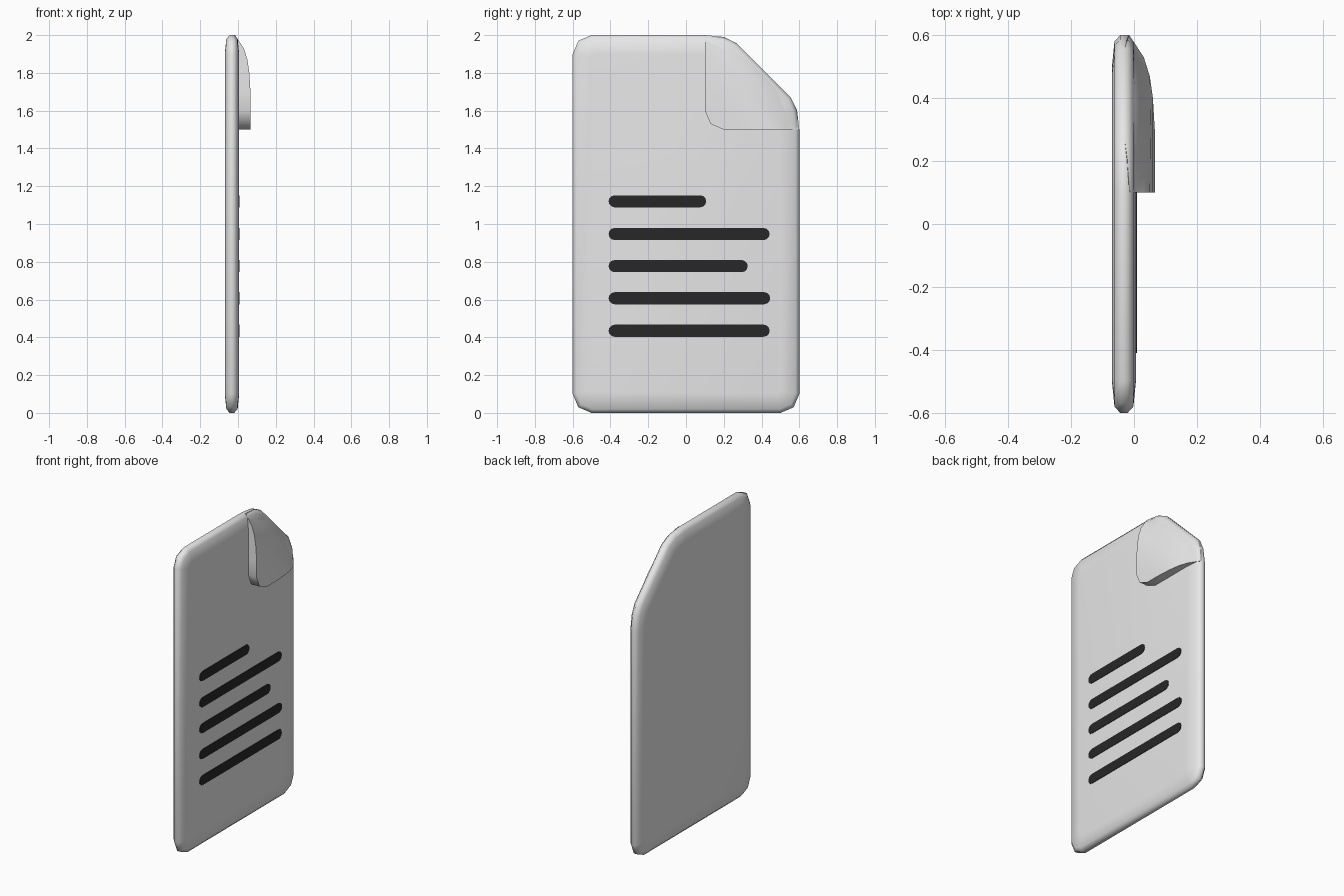
import bpy, bmesh, math
from mathutils import Vector

if "Cube" in bpy.data.objects:
    bpy.data.objects.remove(bpy.data.objects["Cube"])


def material(name, color):
    m = bpy.data.materials.new(name)
    m.diffuse_color = (*color, 1)
    m.use_nodes = True
    m.node_tree.nodes["Principled BSDF"].inputs["Base Color"].default_value = m.diffuse_color
    return m


paper = material("paper_white", (0.8, 0.8, 0.8))
ink = material("ink_black", (0.02, 0.02, 0.02))


def finish(bm, name, mat, angle):
    bmesh.ops.recalc_face_normals(bm, faces=bm.faces)
    me = bpy.data.meshes.new(name)
    bm.to_mesh(me)
    bm.free()
    me.materials.append(mat)
    ob = bpy.data.objects.new(name, me)
    bpy.context.collection.objects.link(ob)
    bpy.ops.object.select_all(action='DESELECT')
    ob.select_set(True)
    bpy.context.view_layer.objects.active = ob
    bpy.ops.object.shade_smooth_by_angle(angle=math.radians(angle))
    return ob


def inset(pts, d):
    """Move a clockwise convex outline inward by d."""
    out = []
    for i, p in enumerate(pts):
        e1 = (p - pts[i - 1]).normalized()
        e2 = (pts[(i + 1) % len(pts)] - p).normalized()
        n1, n2 = Vector((e1.y, -e1.x)), Vector((e2.y, -e2.x))
        out.append(p + (n1 + n2) * d / (1 + n1.dot(n2)))
    return out


# page: rounded outline with one cut corner, pillowed rim
outline = [Vector(p) for p in [
    (-.5, 0), (-.57, .03), (-.6, .1), (-.6, 1.9), (-.57, 1.97), (-.5, 2),
    (.1, 2), (.2, 1.988), (.27, 1.955), (.555, 1.67), (.586, 1.6), (.6, 1.5),
    (.6, .1), (.57, .03), (.5, 0)]]
bm = bmesh.new()
rings = []
for d, h in [(.1, -.038), (.02, -.03), (0, -.012), (0, .012), (.02, .03), (.1, .038)]:
    rings.append([bm.verts.new((h - .032, p.x, p.y)) for p in inset(outline, d)])
n = len(outline)
for a, b in zip(rings, rings[1:]):
    for i in range(n):
        bm.faces.new((a[i], a[(i + 1) % n], b[(i + 1) % n], b[i]))
bm.faces.new(rings[0])
bm.faces.new(rings[-1])
finish(bm, "page", paper, 60)

# folded corner: rows parallel to the fold (y + z, y start, y end, height mid, height end)
rows = [(2.225, .27, .555, -.025, -.03), (2.19, .2, .588, .003, -.022),
        (2.1, .1, .6, .026, -.015), (2.03, .1, .53, .04, .031),
        (1.97, .1, .47, .052, .05), (1.9, .1, .4, .06, .06),
        (1.8, .1, .3, .066, .066), (1.7, .1, .2, .066, .066)]
COLS = 8
bm = bmesh.new()
grid = []
for s, y0, y1, mid, end in rows:
    row = []
    for c in range(COLS + 1):
        t = c / COLS
        y = y0 + (y1 - y0) * t
        x = mid + (end - mid) * (2 * t - 1) ** 2
        row.append(bm.verts.new((x, y, s - y)))
    grid.append(row)
for a, b in zip(grid, grid[1:]):
    for c in range(COLS):
        bm.faces.new((a[c], a[c + 1], b[c + 1], b[c]))
tip = [bm.verts.new((.066, .13, 1.53))]
bm.faces.new(grid[-1] + tip)
# walls from the flap's free edge down into the page
edge = [r[0] for r in grid[2:]] + tip + [r[-1] for r in reversed(grid[2:])]
low = [bm.verts.new((min(v.co.x, 0) - .01, v.co.y, v.co.z)) for v in edge]
for i in range(len(edge) - 1):
    bm.faces.new((edge[i], edge[i + 1], low[i + 1], low[i]))
finish(bm, "folded_corner", paper, 50)

# text lines: thin round-ended bars
R = .032
for k, (z, y1) in enumerate([(1.12, .107), (.947, .443), (.777, .327), (.607, .446), (.435, .443)]):
    bm = bmesh.new()
    pts = []
    for cy, start in ((y1 - R, -90), (-.41 + R, 90)):
        for i in range(7):
            a = math.radians(start + i * 30)
            pts.append((cy + R * math.cos(a), z + R * math.sin(a)))
    face = bm.faces.new([bm.verts.new((.004, y, zz)) for y, zz in pts])
    ext = bmesh.ops.extrude_face_region(bm, geom=[face])
    top = [g for g in ext["geom"] if isinstance(g, bmesh.types.BMVert)]
    bmesh.ops.translate(bm, verts=top, vec=(.005, 0, 0))
    finish(bm, f"text_line_{k + 1}", ink, 30)
